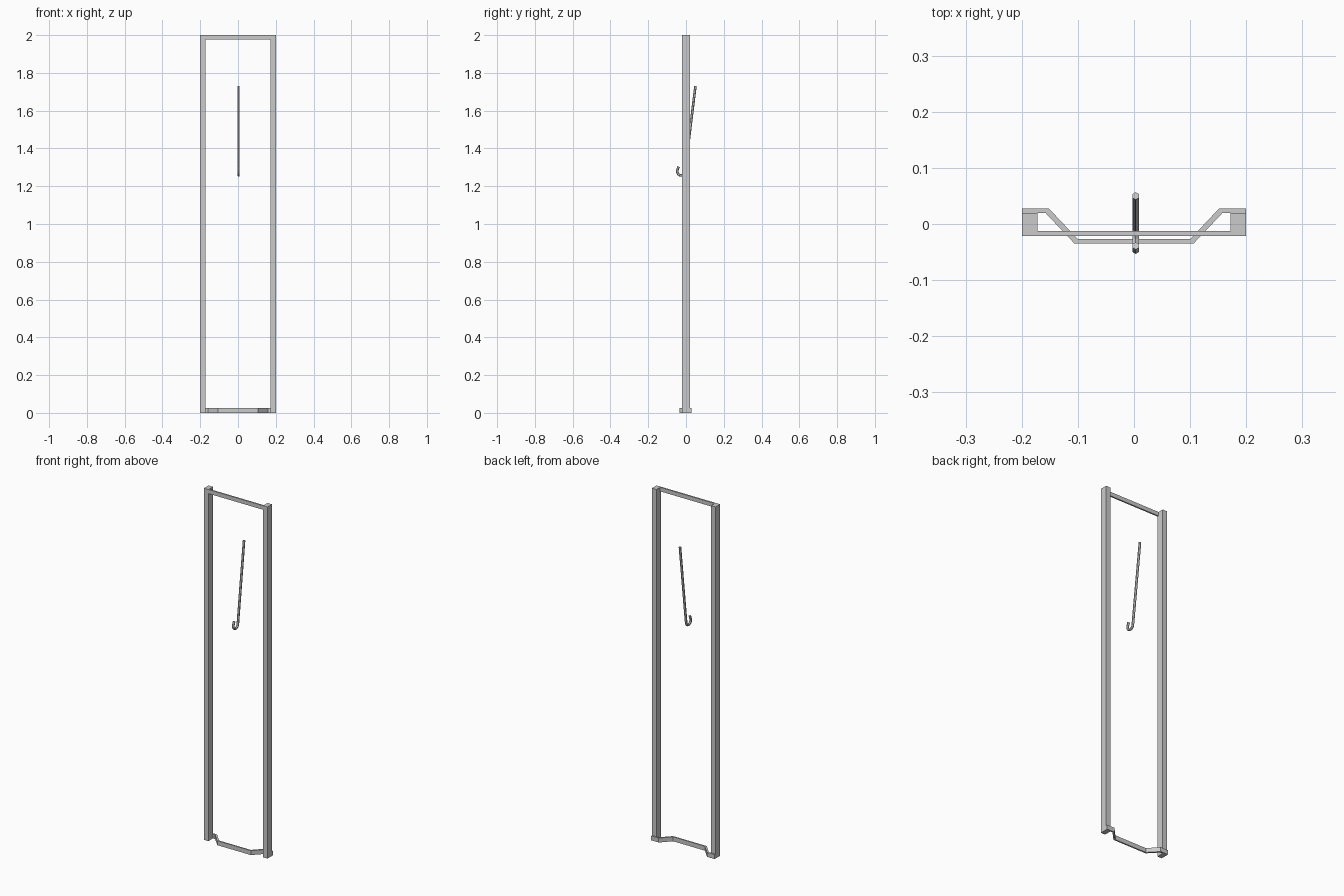
import bpy, bmesh, math
from mathutils import Vector

if "Cube" in bpy.data.objects:
    bpy.data.objects.remove(bpy.data.objects["Cube"])


def make_object(name, bm):
    bmesh.ops.recalc_face_normals(bm, faces=bm.faces)
    mesh = bpy.data.meshes.new(name)
    bm.to_mesh(mesh)
    bm.free()
    obj = bpy.data.objects.new(name, mesh)
    bpy.context.collection.objects.link(obj)
    return obj


def extrude_profile(name, pts, z0, z1):
    bm = bmesh.new()
    face = bm.faces.new([bm.verts.new((x, y, z0)) for x, y in pts])
    ext = bmesh.ops.extrude_face_region(bm, geom=[face])
    verts = [v for v in ext["geom"] if isinstance(v, bmesh.types.BMVert)]
    bmesh.ops.translate(bm, verts=verts, vec=(0, 0, z1 - z0))
    return make_object(name, bm)


def box(name, x0, x1, y0, y1, z0, z1):
    return extrude_profile(name, [(x0, y0), (x1, y0), (x1, y1), (x0, y1)], z0, z1)


def tube(name, path, x, radius, sides):
    # Sweeps a polygon along a path in the y-z plane
    pts = [Vector((x, y, z)) for y, z in path]
    side = Vector((1, 0, 0))
    bm = bmesh.new()
    rings = []
    for i, p in enumerate(pts):
        tan = (pts[min(i + 1, len(pts) - 1)] - pts[max(i - 1, 0)]).normalized()
        nrm = tan.cross(side)
        angles = [2 * math.pi * k / sides for k in range(sides)]
        rings.append([bm.verts.new(p + radius * (math.cos(a) * nrm + math.sin(a) * side))
                      for a in angles])
    for a, b in zip(rings, rings[1:]):
        for k in range(sides):
            j = (k + 1) % sides
            bm.faces.new((a[k], a[j], b[j], b[k]))
    bm.faces.new(rings[0])
    bm.faces.new(rings[-1])
    return make_object(name, bm)


# Upright posts
box("left_post", -0.2, -0.172, -0.021, 0.02, 0, 2)
box("right_post", 0.172, 0.2, -0.021, 0.02, 0, 2)

# Thin bar joining the posts at the top front
box("top_bar", -0.172, 0.172, -0.021, -0.0125, 1.977, 2)

# Bent strip behind the posts, stepping forward in the middle
half = [(0.106, -0.035), (0.158, 0.02), (0.2, 0.02),
        (0.2, 0.028), (0.152, 0.028), (0.1, -0.027)]
mirrored = [(-x, y) for x, y in reversed(half)]
extrude_profile("bottom_brace", half + mirrored, 0, 0.025)

# Leaning rod ending in a forward hook
cy, cz, r = -0.026, 1.278, 0.0205
arc = [(cy + r * math.cos(a), cz + r * math.sin(a))
       for a in (math.radians(-180 * i / 8) for i in range(9))]
tube("hook_rod", [(0.05, 1.73)] + arc + [(-0.045, 1.288), (-0.039, 1.304)],
     0.003, 0.0068, 6)
